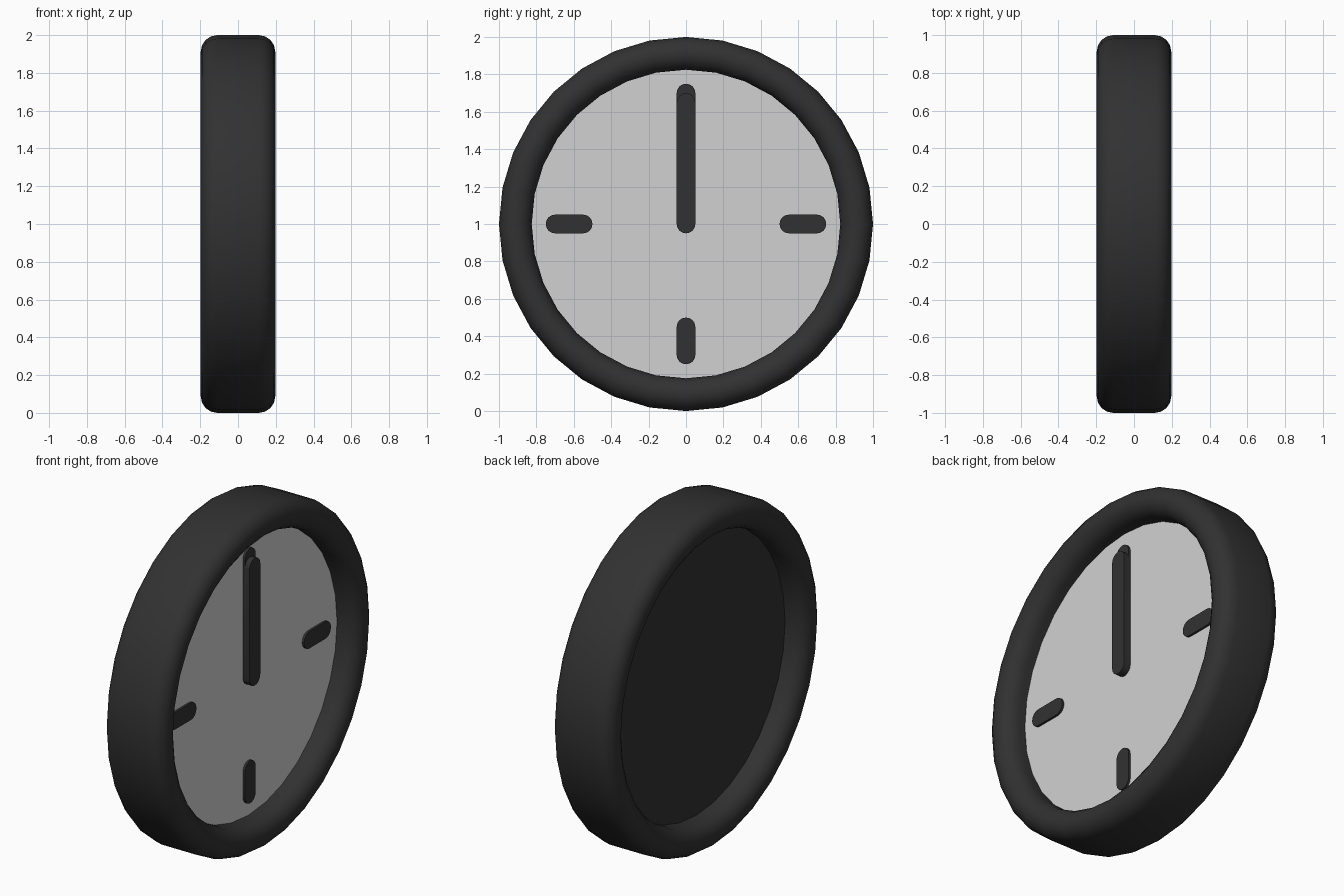
import bpy, bmesh
from math import cos, sin, pi

cube = bpy.data.objects.get("Cube")
if cube:
    bpy.data.objects.remove(cube)

SEGMENTS = 32
TUBE = 0.0875          # rounding of the rim section
HALF_FLAT = 0.11       # half of the rim's straight part
MID_RADIUS = 1 - TUBE
DISC_X = 0.067
CENTRE_Z = 1.0


def make_material(name, rgb):
    mat = bpy.data.materials.new(name)
    mat.use_nodes = True
    mat.diffuse_color = (*rgb, 1)
    node = next(n for n in mat.node_tree.nodes if n.type == 'BSDF_PRINCIPLED')
    node.inputs["Base Color"].default_value = (*rgb, 1)
    return mat


black = make_material("black", (0.031, 0.031, 0.031))
light_grey = make_material("light grey", (0.64, 0.64, 0.64))


def finish(name, bm, mats, smooth_angle=None):
    bmesh.ops.recalc_face_normals(bm, faces=bm.faces)
    mesh = bpy.data.meshes.new(name)
    bm.to_mesh(mesh)
    bm.free()
    for mat in mats:
        mesh.materials.append(mat)
    obj = bpy.data.objects.new(name, mesh)
    bpy.context.collection.objects.link(obj)
    if smooth_angle:
        bpy.ops.object.select_all(action='DESELECT')
        obj.select_set(True)
        bpy.context.view_layer.objects.active = obj
        bpy.ops.object.shade_smooth_by_angle(angle=smooth_angle)
    return obj


def ring_of_verts(bm, x, radius):
    return [bm.verts.new((x, radius * sin(2 * pi * i / SEGMENTS),
                          CENTRE_Z + radius * cos(2 * pi * i / SEGMENTS)))
            for i in range(SEGMENTS)]


def bridge(bm, a, b):
    for i in range(len(a)):
        j = (i + 1) % len(a)
        bm.faces.new((a[i], a[j], b[j], b[i]))


def stadium(half_length, radius, steps=8):
    """Closed outline with round ends, long along its first axis."""
    points = []
    for side in (1, -1):
        for i in range(steps + 1):
            t = -pi / 2 + pi * i / steps
            points.append((side * (half_length + radius * cos(t)), side * radius * sin(t)))
    return points


# Rim: a rounded section turned around the x axis
bm = bmesh.new()
loops = [ring_of_verts(bm, u, MID_RADIUS + v) for u, v in stadium(HALF_FLAT, TUBE)]
for k, loop in enumerate(loops):
    bridge(bm, loop, loops[(k + 1) % len(loops)])
finish("rim", bm, [black], pi / 3)

# Dial: pale on the front face, dark behind
bm = bmesh.new()
front, back = (ring_of_verts(bm, x, 0.835) for x in (DISC_X, -DISC_X))
bridge(bm, front, back)
bm.faces.new(back)
bm.faces.new(front).material_index = 1
finish("dial", bm, [black, light_grey])


# Hour marks and hand: round-ended bars lying on the dial
def bar(name, start, end, angle, top_x, radius=0.05):
    """Bar from start to end along a ray at the given clockwise angle."""
    bm = bmesh.new()
    middle = (start + end) / 2
    outline = stadium((end - start) / 2 - radius, radius)
    rims = []
    for x in (DISC_X - 0.01, top_x):
        loop = []
        for u, v in outline:
            r = middle + u
            loop.append(bm.verts.new((x, r * sin(angle) + v * cos(angle),
                                      CENTRE_Z + r * cos(angle) - v * sin(angle))))
        bm.faces.new(loop)
        rims.append(loop)
    bridge(bm, *rims)
    finish(name, bm, [black], pi / 6)


for i, place in enumerate(("top", "right", "bottom", "left")):
    bar(place + "_hour_mark", 0.5, 0.75, i * pi / 2, 0.08)
bar("hand", -0.05, 0.7, 0, 0.11)
